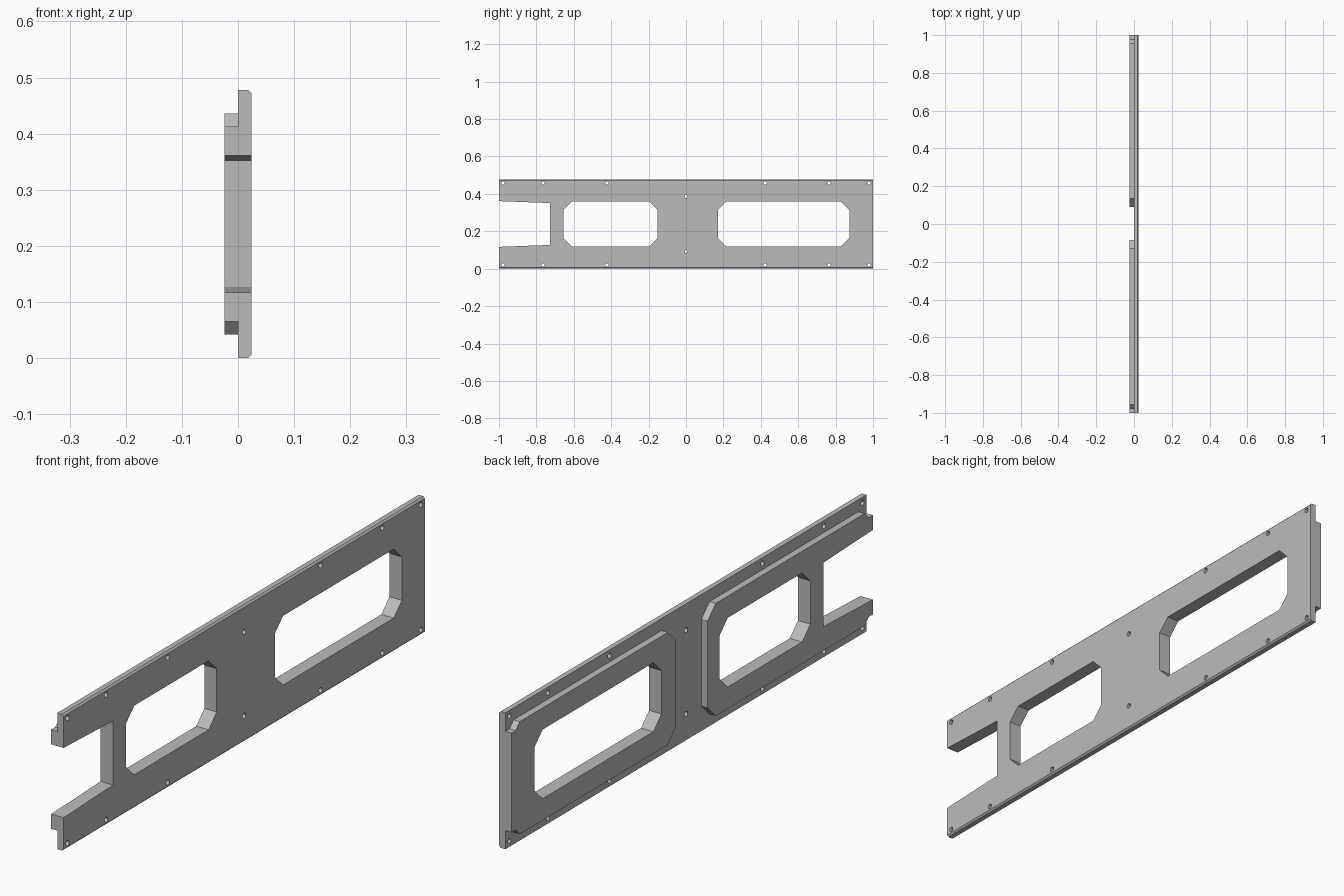
import bpy, bmesh, math
from mathutils import Matrix, Vector

cube = bpy.data.objects.get("Cube")
if cube:
    bpy.data.objects.remove(cube, do_unlink=True)

HALF = 0.024      # half of the total thickness
HEIGHT = 0.478
MID = HEIGHT / 2

grey = bpy.data.materials.new("plain grey")
grey.use_nodes = True
grey.diffuse_color = (0.5, 0.5, 0.5, 1)
grey.node_tree.nodes["Principled BSDF"].inputs["Base Color"].default_value = (0.5, 0.5, 0.5, 1)


def prism(bm, points, direction):
    """Extrude a closed outline into a solid."""
    face = bm.faces.new([bm.verts.new(p) for p in points])
    ext = bmesh.ops.extrude_face_region(bm, geom=[face])
    moved = [v for v in ext["geom"] if isinstance(v, bmesh.types.BMVert)]
    bmesh.ops.translate(bm, verts=moved, vec=Vector(direction))


def side_prism(bm, outline, x0, x1):
    prism(bm, [(x0, y, z) for y, z in outline], (x1 - x0, 0, 0))


def make_object(name, bm):
    bmesh.ops.recalc_face_normals(bm, faces=bm.faces)
    mesh = bpy.data.meshes.new(name)
    bm.to_mesh(mesh)
    bm.free()
    mesh.materials.append(grey)
    obj = bpy.data.objects.new(name, mesh)
    bpy.context.collection.objects.link(obj)
    return obj


def combine(target, other, operation):
    mod = target.modifiers.new(operation.lower(), 'BOOLEAN')
    mod.operation = operation
    mod.solver = 'EXACT'
    mod.object = other
    bpy.context.view_layer.objects.active = target
    bpy.ops.object.modifier_apply(modifier=mod.name)
    bpy.data.objects.remove(other, do_unlink=True)


def octagon(y0, y1, z0, z1, c):
    return [(y0 + c, z0), (y1 - c, z0), (y1, z0 + c), (y1, z1 - c),
            (y1 - c, z1), (y0 + c, z1), (y0, z1 - c), (y0, z0 + c)]


# Long plate with its outer top and bottom edges chamfered
bm = bmesh.new()
c = 0.006
profile = [(0, 0), (HALF - c, 0), (HALF, c), (HALF, HEIGHT - c), (HALF - c, HEIGHT), (0, HEIGHT)]
prism(bm, [(x, -1, z) for x, z in profile], (0, 2, 0))
panel = make_object("side_panel", bm)

# Raised pads on the inner face, stepped at the plate ends
bm = bmesh.new()
for side, inner in ((-1, 0.085), (1, 0.09)):
    upper = [(inner, 0.152), (inner + 0.045, 0.197), (0.955, 0.197), (0.977, 0.174), (1, 0.174)]
    outline = upper + [(y, -h) for y, h in reversed(upper)]
    side_prism(bm, [(side * y, MID + h) for y, h in outline], -HALF, 0)
combine(panel, make_object("pads", bm), 'UNION')

# Windows and the tapered open slot
bm = bmesh.new()
for y0, y1 in ((-0.654, -0.152), (0.17, 0.873)):
    side_prism(bm, octagon(y0, y1, 0.118, 0.36, 0.045), -0.1, 0.1)
side_prism(bm, [(-1.1, 0.113), (-0.727, 0.127), (-0.727, 0.351), (-1.1, 0.365)], -0.1, 0.1)

# Screw holes along both edges and at the middle
holes = [(s * y, MID + h) for y in (0.423, 0.765, 0.978) for s in (-1, 1) for h in (-0.219, 0.219)]
holes += [(0, MID - 0.147), (0, MID + 0.147)]
for y, z in holes:
    bmesh.ops.create_cone(bm, cap_ends=True, segments=16, radius1=0.009, radius2=0.009, depth=0.2,
                          matrix=Matrix.Translation((0, y, z)) @ Matrix.Rotation(math.pi / 2, 4, 'Y'))
combine(panel, make_object("cutters", bm), 'DIFFERENCE')

# Smooth hole walls, sharp machined edges
bpy.ops.object.select_all(action='DESELECT')
panel.select_set(True)
bpy.context.view_layer.objects.active = panel
bpy.ops.object.shade_smooth_by_angle(angle=math.radians(30))
